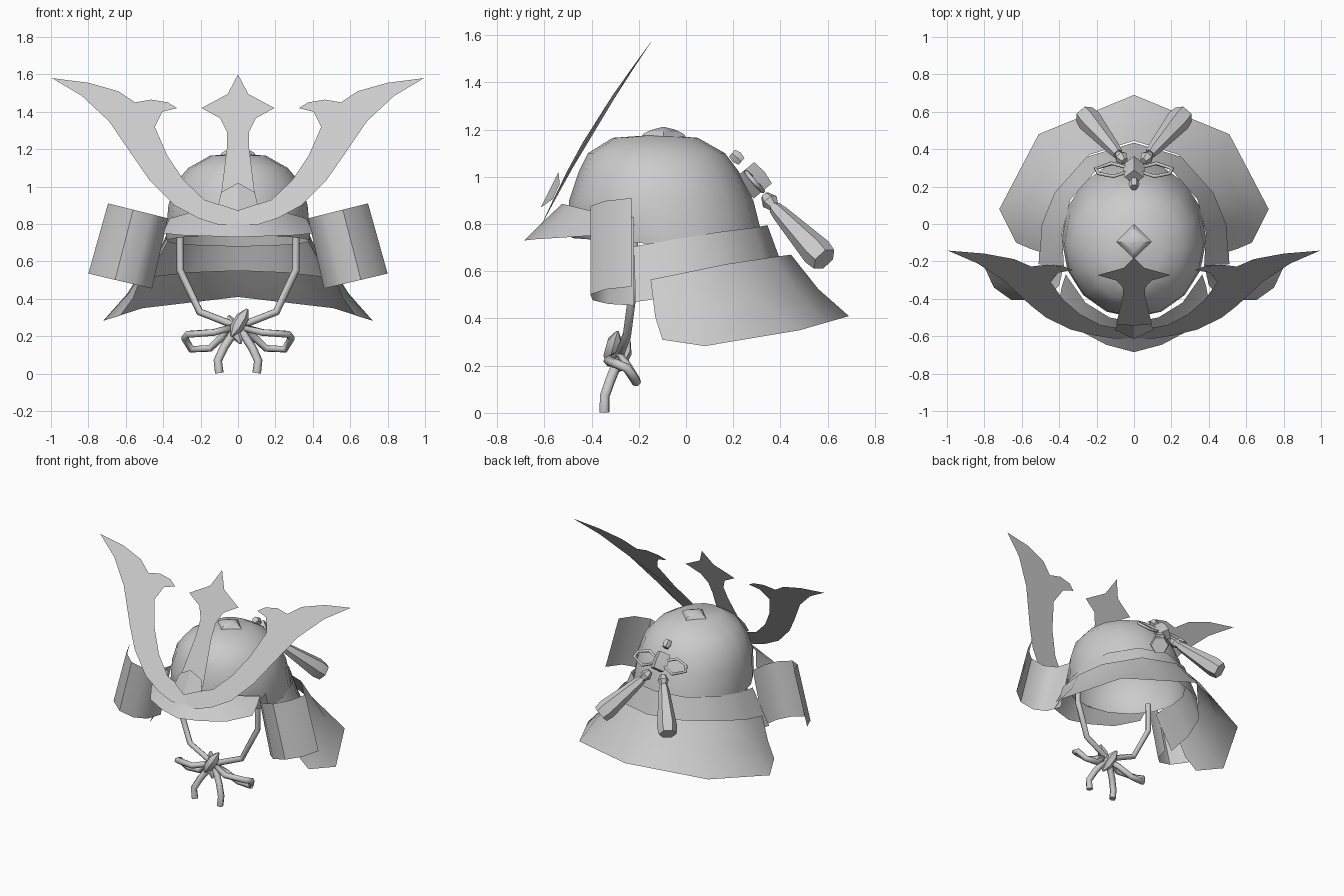
import bpy, math
from mathutils import Vector

if "Cube" in bpy.data.objects:
    bpy.data.objects.remove(bpy.data.objects["Cube"])


def make(name, verts, faces, mirror=True, smooth=True):
    me = bpy.data.meshes.new(name)
    me.from_pydata(verts, [], faces)
    me.update()
    ob = bpy.data.objects.new(name, me)
    bpy.context.collection.objects.link(ob)
    bpy.ops.object.select_all(action='DESELECT')
    ob.select_set(True)
    bpy.context.view_layer.objects.active = ob
    if mirror:
        ob.modifiers.new("Mirror", 'MIRROR').merge_threshold = 0.0005
    if smooth:
        bpy.ops.object.shade_smooth_by_angle(angle=math.radians(40))
    return ob


def loft(name, rows, mirror=True, closed=False):
    """Sheet through rows of points."""
    n = len(rows[0])
    verts = [p for r in rows for p in r]
    faces = []
    for i in range(len(rows) - 1):
        for j in range(n if closed else n - 1):
            k = (j + 1) % n
            faces.append((i*n + j, (i+1)*n + j, (i+1)*n + k, i*n + k))
    if closed:
        faces += [tuple(range(n)), tuple(range(len(verts) - 1, len(verts) - n - 1, -1))]
    return make(name, verts, faces, mirror)


def spindle(name, a, b, profile, sides=6, mirror=False):
    """Turned form from a to b; profile holds (fraction along, radius)."""
    a, b = Vector(a), Vector(b)
    d = b - a
    q = d.to_track_quat('Z', 'Y')
    rows = []
    for f, r in profile:
        rows.append([a + d*f + q @ Vector((r*math.cos(2*math.pi*j/sides), r*math.sin(2*math.pi*j/sides), 0))
                     for j in range(sides)])
    return loft(name, rows, mirror, True)


def cord(name, points, radius, cyclic=False):
    """Round cord on the right with its mirrored twin."""
    cu = bpy.data.curves.new(name, 'CURVE')
    cu.dimensions = '3D'
    cu.bevel_depth = radius
    cu.bevel_resolution = 1
    cu.use_fill_caps = True
    for s in (1, -1):
        sp = cu.splines.new('POLY')
        sp.points.add(len(points) - 1)
        sp.use_cyclic_u = cyclic
        for p, c in zip(sp.points, points):
            p.co = (s*c[0], c[1], c[2], 1)
    ob = bpy.data.objects.new(name, cu)
    bpy.context.collection.objects.link(ob)


# Bowl: half rings (z, half width, front y, back y)
rings = [(1.178, .005, -.125, -.115), (1.165, .15, -.31, .05), (1.10, .265, -.415, .165),
         (1.02, .335, -.455, .225), (.90, .372, -.495, .285), (.76, .385, -.50, .32), (.68, .385, -.48, .34)]
rows = []
for z, w, f, b in rings:
    row = []
    for j in range(9):
        t = math.pi*j/8
        lift = .06*(1 - math.cos(t))/2 if z < .7 else 0
        row.append((w*math.sin(t) if 0 < j < 8 else 0, (f + b)/2 + (b - f)/2*math.cos(t), z + lift))
    rows.append(row)
loft("helmet_bowl", rows)

# Finial on the crown
spindle("crown_finial", (0, -.095, 1.155), (0, -.095, 1.21),
        [(0, .105), (.5, .085), (.8, .05), (1, .008)], 4)

# Visor
loft("visor", [
    [(0, -.525, .885), (.13, -.50, .88), (.26, -.42, .86), (.365, -.27, .83)],
    [(0, -.60, .815), (.14, -.565, .81), (.28, -.485, .80), (.385, -.33, .79)],
    [(0, -.685, .73), (.15, -.645, .735), (.30, -.565, .74), (.40, -.41, .75)]])

# Neck guard plates
loft("upper_neck_guard", [
    [(0, .345, .795), (.2, .29, .785), (.34, .13, .765), (.385, -.05, .735), (.375, -.22, .705)],
    [(0, .435, .55), (.25, .36, .54), (.43, .17, .52), (.50, -.03, .495), (.51, -.215, .47)]])
loft("lower_neck_guard", [
    [(0, .445, .67), (.24, .37, .66), (.42, .17, .63), (.49, 0, .595), (.50, -.15, .565)],
    [(0, .56, .525), (.25, .475, .51), (.47, .32, .48), (.59, .05, .43), (.56, -.13, .405)],
    [(0, .69, .41), (.255, .585, .38), (.51, .48, .35), (.72, .08, .283), (.63, -.10, .31)]])

# Curled side plates
arc = [(0, -.22), (.08, -.33), (.28, -.395), (.58, -.405), (.85, -.34), (1, -.23)]
loft("side_plates", [[(.375 + .32*f, y, .83 + .08*f) for f, y in arc],
                     [(.46 + .34*f, y, .455 + .08*f) for f, y in arc]])

# Horned crest
outer = [(0, .80), (.10, .795), (.21, .83), (.34, .90), (.47, 1.03), (.55, 1.145), (.69, 1.35), (.835, 1.485)]
inner = [(.995, 1.58), (.80, 1.555), (.64, 1.51), (.55, 1.45), (.465, 1.465), (.375, 1.45), (.325, 1.42),
         (.405, 1.40), (.445, 1.32), (.38, 1.17), (.29, 1.035), (.18, .93), (0, .87)]


def lean(z, out=0):
    u = (z - .8)/.775
    return -.61 + .6*(z - .8) - (.015 + .02*out)*math.sin(math.pi*max(0, min(1, u)))


pts = [(x, lean(z, 1), z) for x, z in outer] + [(x, lean(z), z) for x, z in inner]
make("crest_horns", pts, [tuple(range(len(pts)))], smooth=False)

# Centre blade of the crest
blade = [(0, .90), (.095, .92), (.06, 1.2), (.06, 1.295), (.095, 1.365), (.195, 1.42), (.055, 1.495), (0, 1.6)]
make("crest_blade", [(x, -.18 + .52*(z - 1.6), z) for x, z in blade], [tuple(range(8))], smooth=False)

# Small folded plate at the crest's foot
make("crest_foot", [(0, -.615, .87), (.105, -.565, .905), (.09, -.535, .97), (0, -.54, 1.02)],
     [(0, 1, 2, 3)], smooth=False)

# Chin cord, bow and tails
cord("chin_cord", [(.31, -.22, .76), (.31, -.22, .555), (.205, -.25, .33), (0, -.28, .25)], .02)
cord("chin_bow_loops", [(.02, -.29, .25), (.13, -.33, .22), (.27, -.30, .21), (.285, -.25, .19),
                        (.25, -.21, .13), (.15, -.21, .135), (.08, -.25, .20)], .02, True)
cord("chin_cord_tails", [(.01, -.28, .24), (.075, -.32, .14), (.108, -.345, .07), (.10, -.345, .003)], .023)
knot = [(0, .006), (.3, .035), (.7, .035), (1, .006)]
spindle("chin_knot_front", (.05, -.29, .345), (-.035, -.33, .20), knot)
spindle("chin_knot_back", (-.05, -.24, .31), (.015, -.31, .16), knot)

# Rear bow
cord("rear_bow_loops", [(.03, .28, .995), (.11, .255, 1.02), (.19, .27, 1.0),
                        (.205, .295, .97), (.12, .325, .94), (.03, .30, .97)], .01, True)
spindle("rear_bow_knot", (0, .25, 1.03), (0, .325, .94), [(0, .05), (.5, .058), (1, .05)], 4)
spindle("rear_bow_stud", (0, .195, 1.10), (0, .235, 1.065), [(0, .022), (.5, .03), (1, .022)])

# Rear tassels with their beads
spindle("tassel_beads", (.05, .335, .92), (.085, .375, .87), [(0, .02), (.5, .037), (1, .02)], 6, True)
spindle("tassels", (.085, .375, .87), (.265, .585, .65), [(0, .028), (.12, .036), (.85, .066), (1, .058)], 6, True)
